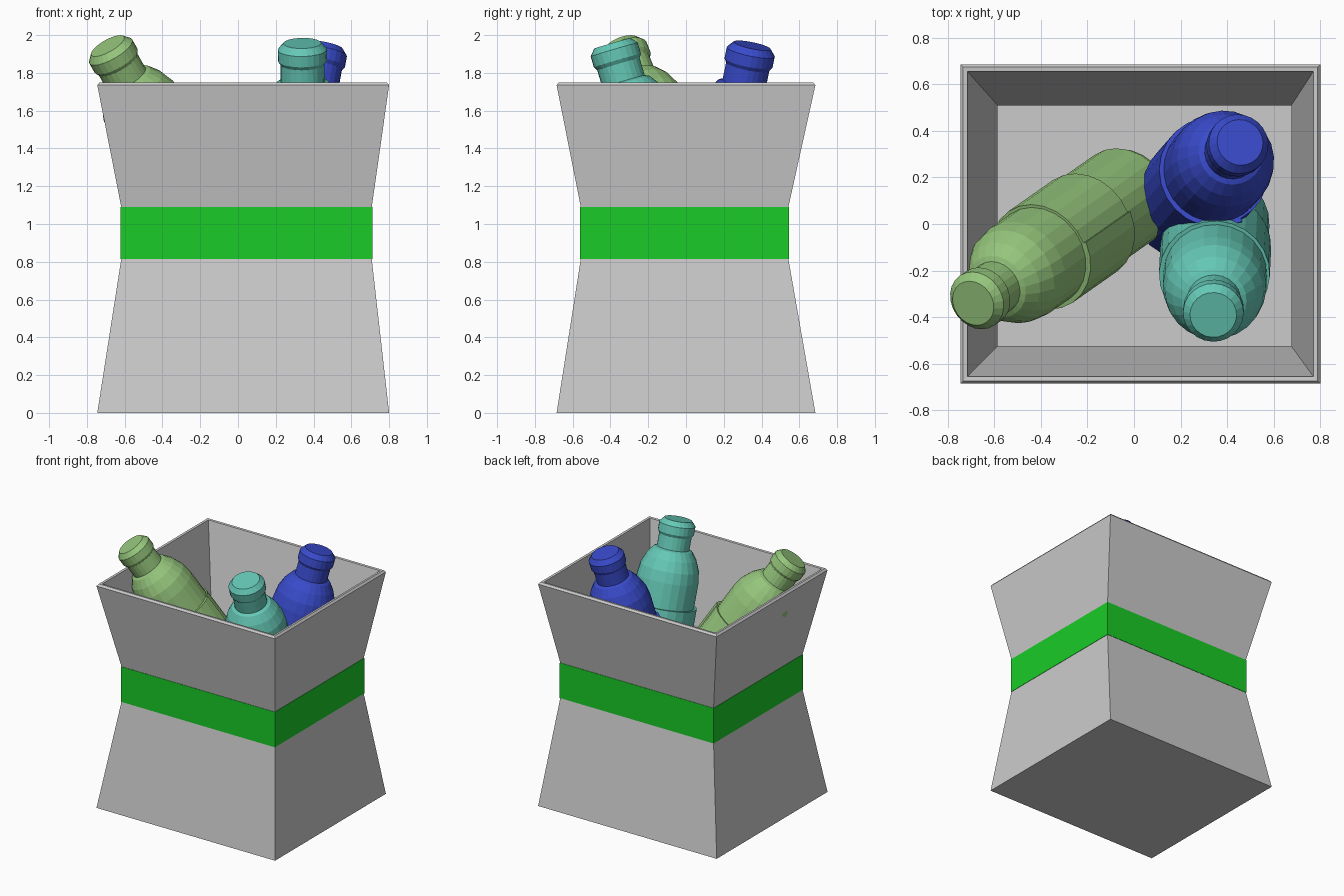
import bpy, bmesh, math
from mathutils import Vector

if "Cube" in bpy.data.objects:
    bpy.data.objects.remove(bpy.data.objects["Cube"])


def material(name, rgb):
    m = bpy.data.materials.new(name)
    m.diffuse_color = (*rgb, 1)
    m.use_nodes = True
    m.node_tree.nodes["Principled BSDF"].inputs["Base Color"].default_value = m.diffuse_color
    return m


def finish(name, bm, mat=None):
    bmesh.ops.recalc_face_normals(bm, faces=bm.faces)
    me = bpy.data.meshes.new(name)
    bm.to_mesh(me)
    bm.free()
    ob = bpy.data.objects.new(name, me)
    bpy.context.collection.objects.link(ob)
    if mat:
        me.materials.append(mat)
    return ob


def loft(bm, loops, cyclic=False, caps=True):
    """Skin a list of closed point loops."""
    rings = [[bm.verts.new(p) for p in lp] for lp in loops]
    n = len(rings[0])
    pairs = list(zip(rings, rings[1:]))
    if cyclic:
        pairs.append((rings[-1], rings[0]))
    for a, b in pairs:
        for i in range(n):
            j = (i + 1) % n
            bm.faces.new((a[i], a[j], b[j], b[i]))
    if caps and not cyclic:
        bm.faces.new(rings[0][::-1])
        bm.faces.new(rings[-1])


def rect(x0, x1, y0, y1, z, inset=0.0):
    x0, x1, y0, y1 = x0 + inset, x1 - inset, y0 + inset, y1 - inset
    return [(x0, y0, z), (x1, y0, z), (x1, y1, z), (x0, y1, z)]


WIDE = (-0.745, 0.80, -0.685, 0.685)
WAIST = (-0.618, 0.708, -0.557, 0.542)

# Waisted bin: outside, rounded rim, then inside down to the floor
bm = bmesh.new()
loft(bm, [
    rect(*WIDE, 0), rect(*WAIST, 0.815), rect(*WAIST, 1.09),
    rect(*WIDE, 1.735), rect(*WIDE, 1.75, 0.012), rect(*WIDE, 1.748, 0.03),
    rect(*WAIST, 1.09, 0.033), rect(*WAIST, 0.815, 0.033),
    rect(*WIDE, 0.035, 0.035)])
finish("bin_body", bm)

# Coloured band round the waist
bm = bmesh.new()
loft(bm, [rect(*WAIST, 0.815, -0.003), rect(*WAIST, 1.09, -0.003),
          rect(*WAIST, 1.09, 0.02), rect(*WAIST, 0.815, 0.02)], cyclic=True)
finish("waist_band", bm, material("band_green", (0.01, 0.6, 0.02)))

# Bottle profile: distance down from the cap top, radius
PROFILE = [(0, 0.1), (0.035, 0.13), (0.095, 0.13), (0.115, 0.117),
           (0.21, 0.117), (0.22, 0.14), (0.275, 0.18), (0.35, 0.211),
           (0.43, 0.222), (1.40, 0.222), (1.44, 0.205)]
SIDES = 24


def bottle(name, top, base, seam, mat):
    top, base = Vector(top), Vector(base)
    axis = (base - top).normalized()
    u = axis.cross(Vector((0, 0, 1))).normalized()   # horizontal side
    v = u.cross(axis)                                # upper side
    if v.z < 0:
        v = -v

    def pt(s, r, a):
        return top + axis * s + u * (r * math.cos(a)) + v * (r * math.sin(a))

    bm = bmesh.new()
    loft(bm, [[pt(s, r, 2 * math.pi * i / SIDES) for i in range(SIDES)]
              for s, r in PROFILE])
    finish(name, bm, mat)

    # Wrapped label whose outer end lifts over the inner end
    bm = bmesh.new()
    loops = []
    for i in range(SIDES + 1):
        a = seam + 2 * math.pi * i / SIDES
        r = 0.232 + 0.014 * i / SIDES
        loops.append([pt(0.62, 0.215, a), pt(0.62, r, a),
                      pt(1.03, r, a), pt(1.03, 0.215, a)])
    loft(bm, loops)
    finish(name + "_label", bm, mat)


bottle("green_bottle", (-0.69, -0.34, 1.943), (-0.02, 0.13, 0.75),
       math.radians(75), material("bottle_green", (0.3, 0.56, 0.2)))
bottle("blue_bottle", (0.455, 0.35, 1.945), (0.2, 0.06, 0.55),
       math.radians(160), material("bottle_blue", (0.04, 0.07, 0.6)))
bottle("teal_bottle", (0.34, -0.39, 1.957), (0.36, 0.02, 0.56),
       math.radians(-60), material("bottle_teal", (0.13, 0.58, 0.47)))
